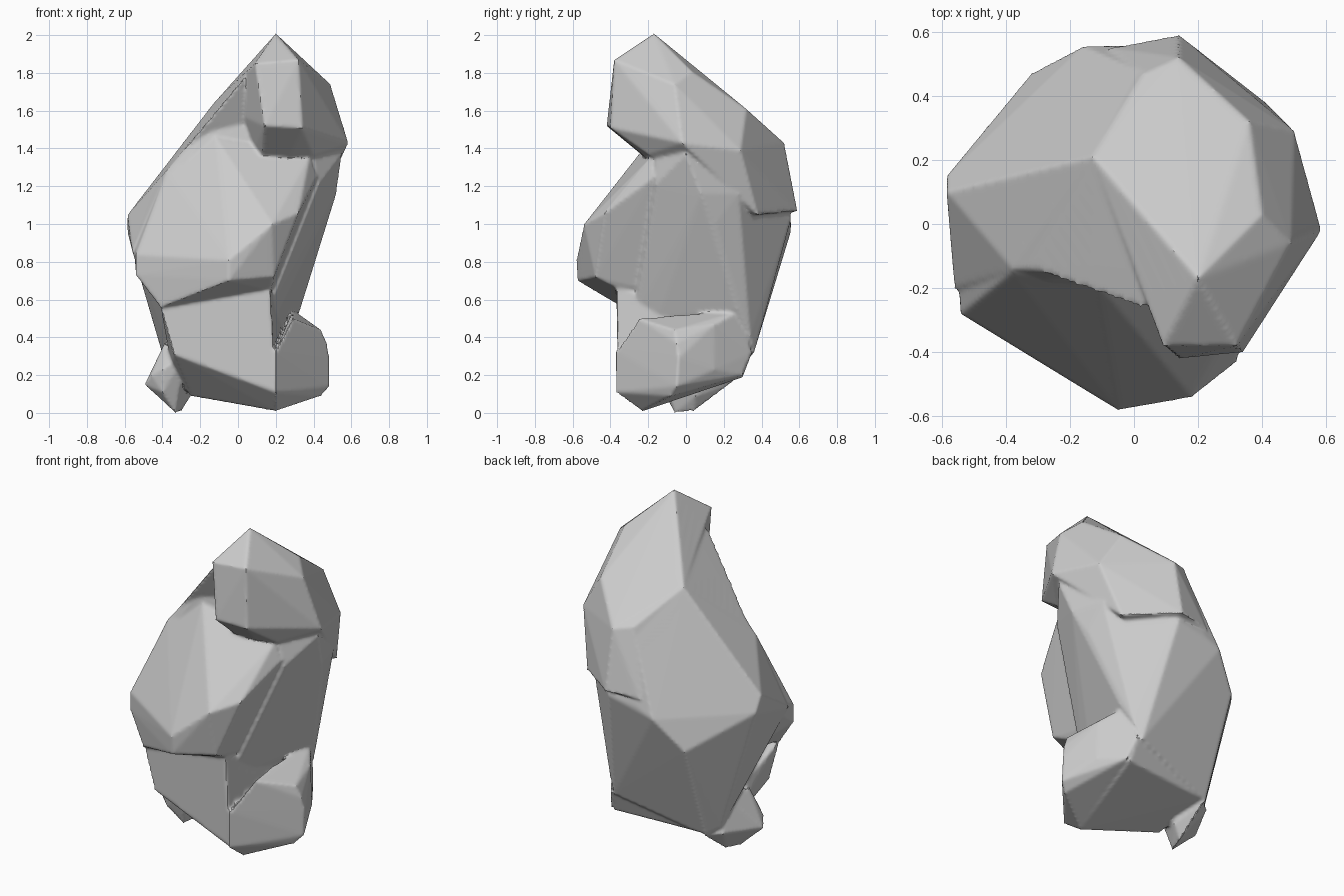
import bpy, bmesh


def chunk(name, pts):
    """One faceted stone chunk: the convex hull of a few corner points."""
    bm = bmesh.new()
    for p in pts:
        bm.verts.new(p)
    bmesh.ops.convex_hull(bm, input=bm.verts)
    loose = [v for v in bm.verts if not v.link_faces]
    bmesh.ops.delete(bm, geom=loose, context='VERTS')
    bmesh.ops.recalc_face_normals(bm, faces=bm.faces)
    me = bpy.data.meshes.new(name)
    bm.to_mesh(me)
    bm.free()
    ob = bpy.data.objects.new(name, me)
    bpy.context.collection.objects.link(ob)
    return ob


# overhanging upper block with the peak
top = chunk("upper_block", [
    (.20, -.17, 2.0), (.40, .03, 1.80), (.36, .32, 1.60), (.14, .52, 1.42),
    (.03, .47, 1.44), (-.13, .21, 1.63), (.09, -.38, 1.84), (.32, -.38, 1.86),
    (.34, -.40, 1.50), (.14, -.42, 1.51), (.20, -.18, 1.35), (.40, -.20, 1.36),
    (.49, -.06, 1.73), (.585, -.02, 1.42), (.50, .29, 1.38), (.14, .59, 1.06),
    (.41, .38, 1.04), (-.07, .55, 1.05), (.10, .20, 1.0)])

# sloping left shoulder joining the upper block to the core
shoulder = chunk("left_shoulder", [
    (.20, -.17, 1.99), (-.13, .21, 1.63), (-.38, -.12, 1.27), (-.10, -.16, 1.61),
    (.02, -.26, 1.75), (.20, .10, 1.40), (.30, .10, 1.70), (.05, -.10, 1.40),
    (0, .20, 1.20)])

# central mass: sloping left face, slanted right flank, tapering back
core = chunk("core", [
    (-.13, .21, 1.63), (-.12, -.16, 1.57), (-.38, -.14, 1.27), (-.585, .10, 1.04),
    (-.585, .15, .95), (-.56, -.20, .85), (-.32, .47, .76), (-.16, .555, .95),
    (.03, .47, 1.43), (-.05, .555, 1.0), (.14, .555, 1.02), (.40, -.16, 1.36),
    (.55, 0, 1.36), (.52, .08, 1.15), (.43, -.16, 1.2), (.47, .16, 1.0),
    (.46, .28, 1.15), (.20, -.15, .50), (.33, .27, .54), (.28, .34, .40),
    (.24, .36, .31), (-.31, .25, .16), (-.38, -.03, .38), (-.37, .18, .20),
    (-.35, -.28, .54), (.15, -.28, .50)])

# bulging front block
belly = chunk("front_bulge", [
    (-.54, -.28, .83), (-.05, -.58, .80), (.18, -.54, .99), (.32, -.43, 1.05),
    (-.12, -.18, 1.45), (.38, -.18, 1.35), (-.38, -.15, 1.26), (-.54, -.28, .72),
    (-.41, -.34, .55), (-.05, -.575, .69), (.19, -.48, .71), (.17, -.34, .64),
    (.19, -.22, .65), (.36, -.25, 1.15), (.42, -.17, 1.24), (-.56, 0, .95),
    (-.40, 0, .60)])

# plinth under the bulge
base = chunk("base", [
    (-.41, -.33, .55), (.17, -.37, .65), (.13, -.36, .42), (-.34, -.33, .30),
    (.20, -.36, .10), (.20, -.23, 0), (-.25, -.08, .08), (-.35, 0, .22),
    (-.29, .25, .17), (.28, .30, .18), (.26, .35, .31), (.25, .20, .50),
    (.18, -.10, .60)])

# chamfered block at the lower right
foot_r = chunk("right_foot", [
    (.20, -.37, .10), (.20, -.23, .0), (.20, -.37, .32), (.29, -.25, .49),
    (.44, -.06, .43), (.47, -.05, .36), (.485, -.04, .28), (.485, -.05, .13),
    (.44, -.08, .08), (.40, .15, .22), (.30, .30, .19), (.27, .35, .31),
    (.30, .28, .53), (.39, .15, .46), (.28, -.05, .51), (.10, 0, .10)])

# small stub at the lower left, running back under the core
foot_l = chunk("left_foot", [
    (-.495, -.05, .14), (-.46, -.10, .19), (-.40, -.14, .22), (-.40, -.12, .10),
    (-.33, -.06, -.01), (-.30, .04, .0), (-.25, .05, .08), (-.39, -.06, .36),
    (-.28, -.15, .30), (-.38, .18, .16), (-.30, .24, .15), (-.25, .10, .20),
    (-.37, .10, .34)])

# fuse the chunks into a single stone with slightly worn edges
parts = [core, top, shoulder, belly, base, foot_r, foot_l]
for p in parts:
    p.select_set(True)
bpy.context.view_layer.objects.active = core
bpy.ops.object.join()
core.name = "carved_rock"

fuse = core.modifiers.new("fuse", 'REMESH')
fuse.mode = 'VOXEL'
fuse.voxel_size = 0.010
wear = core.modifiers.new("wear", 'SMOOTH')
wear.factor = 0.5
wear.iterations = 3
for m in ("fuse", "wear"):
    bpy.ops.object.modifier_apply(modifier=m)
bpy.ops.object.shade_smooth_by_angle(angle=0.5)

# settle on the ground
low = min(v.co.z for v in core.data.vertices)
for v in core.data.vertices:
    v.co.z -= low
